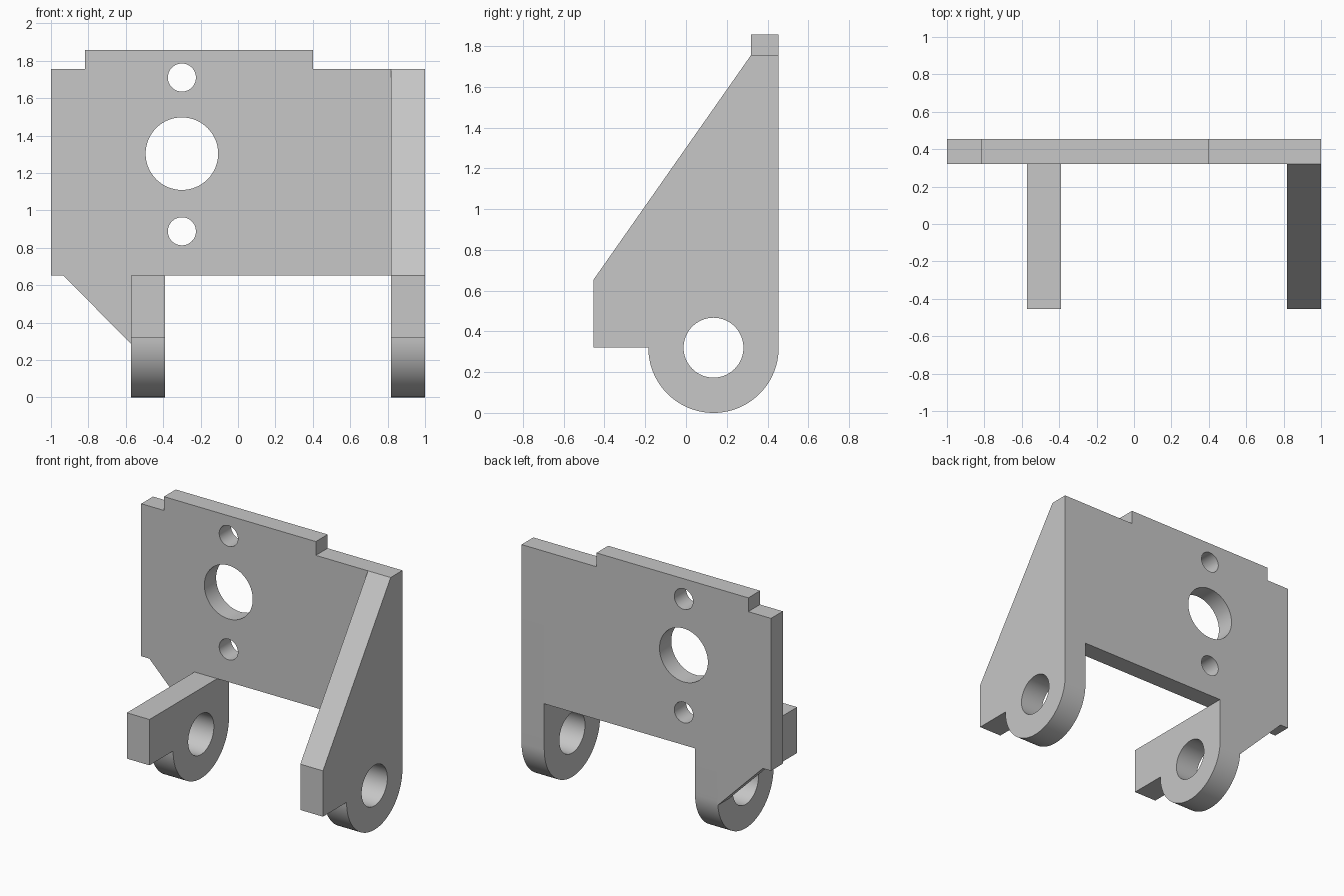
import bpy
import bmesh
from math import cos, sin, pi, radians
from mathutils import Vector

cube = bpy.data.objects.get("Cube")
if cube:
    bpy.data.objects.remove(cube, do_unlink=True)

grey = bpy.data.materials.new("light grey metal")
grey.use_nodes = True
colour = (0.57, 0.57, 0.57, 1)
grey.diffuse_color = colour
grey.node_tree.nodes["Principled BSDF"].inputs["Base Color"].default_value = colour


def arc(u, v, radius, start, end, steps):
    """Points on an arc, both ends included."""
    angles = [start + (end - start) * i / steps for i in range(steps + 1)]
    return [(u + radius * cos(a), v + radius * sin(a)) for a in angles]


def circle(u, v, radius, steps=64):
    return arc(u, v, radius, 0, 2 * pi, steps)[:-1]


def extrude_profile(name, loops, place, depth):
    """Fill an outline with holes and push it along the depth vector."""
    bm = bmesh.new()
    for loop in loops:
        verts = [bm.verts.new(place(u, v)) for u, v in loop]
        for a, b in zip(verts, verts[1:] + verts[:1]):
            bm.edges.new((a, b))
    bmesh.ops.triangle_fill(bm, use_beauty=True, edges=bm.edges[:])
    result = bmesh.ops.extrude_face_region(bm, geom=bm.faces[:], use_keep_orig=True)
    moved = [g for g in result["geom"] if isinstance(g, bmesh.types.BMVert)]
    bmesh.ops.translate(bm, verts=moved, vec=Vector(depth))
    bmesh.ops.recalc_face_normals(bm, faces=bm.faces[:])
    mesh = bpy.data.meshes.new(name)
    bm.to_mesh(mesh)
    bm.free()
    mesh.materials.append(grey)
    obj = bpy.data.objects.new(name, mesh)
    bpy.context.collection.objects.link(obj)
    bpy.ops.object.select_all(action="DESELECT")
    obj.select_set(True)
    bpy.context.view_layer.objects.active = obj
    bpy.ops.object.shade_smooth_by_angle(angle=radians(30))
    return obj


# Shared levels
FRONT, BACK, PLATE_FRONT = -0.455, 0.455, 0.32
PLATE_LOW, PLATE_TOP, TAB_TOP = 0.652, 1.757, 1.857
ARM_WIDTH, LEFT_ARM_X, RIGHT_ARM_X = 0.182, 0.818, -0.573
EYE_Y, EYE_Z, EYE_RADIUS = 0.135, 0.32, 0.32

# Back plate with raised tab and a sloped gusset down to the right arm
plate_outline = [
    (-1, PLATE_LOW), (-0.935, PLATE_LOW), (RIGHT_ARM_X, 0.288),
    (RIGHT_ARM_X, PLATE_LOW), (LEFT_ARM_X, PLATE_LOW), (LEFT_ARM_X, PLATE_TOP),
    (0.4, PLATE_TOP), (0.4, TAB_TOP), (-0.818, TAB_TOP),
    (-0.818, PLATE_TOP), (-1, PLATE_TOP),
]
plate_holes = [circle(-0.3, z, r) for z, r in ((0.888, 0.075), (1.303, 0.194), (1.71, 0.075))]
extrude_profile("back_plate", [plate_outline] + plate_holes,
                lambda u, v: (u, PLATE_FRONT, v), (0, BACK - PLATE_FRONT, 0))

# Arms: a rounded eye with a stepped nose, the left one rising to the plate top
lower_edge = [(FRONT, PLATE_LOW), (FRONT, EYE_Z)] + arc(EYE_Y, EYE_Z, EYE_RADIUS, pi, 2 * pi, 48)
pin_hole = circle(EYE_Y, EYE_Z, 0.147)
arms = (
    ("right_arm", RIGHT_ARM_X, [(BACK, PLATE_LOW)]),
    ("left_arm", LEFT_ARM_X, [(BACK, PLATE_TOP), (PLATE_FRONT, PLATE_TOP)]),
)
for name, x, upper_edge in arms:
    extrude_profile(name, [lower_edge + upper_edge, pin_hole],
                    lambda u, v: (x, u, v), (ARM_WIDTH, 0, 0))
